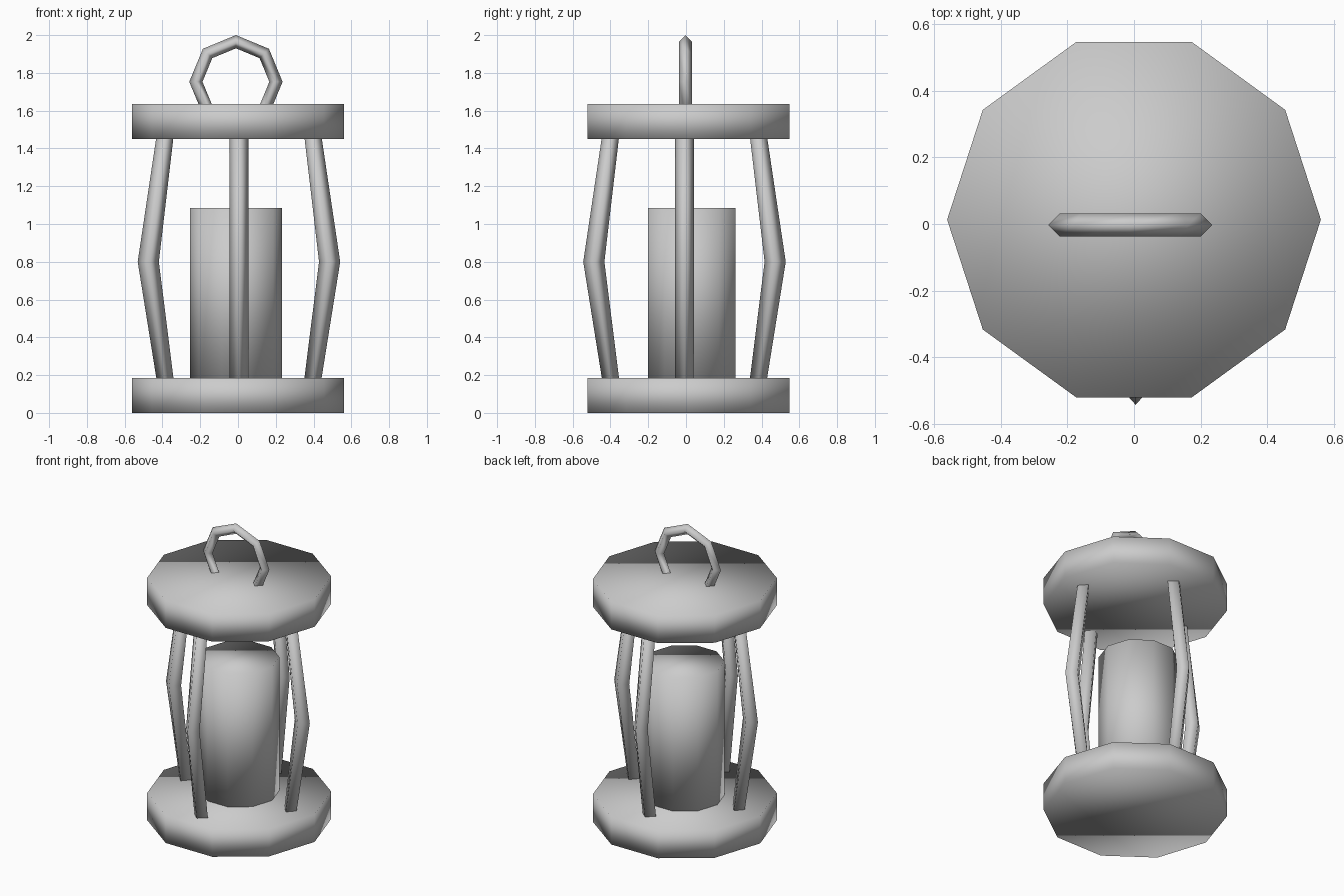
import bpy, bmesh, math
from math import cos, sin, pi
from mathutils import Vector

if "Cube" in bpy.data.objects:
    bpy.data.objects.remove(bpy.data.objects["Cube"])


def smooth(ob):
    for p in ob.data.polygons:
        p.use_smooth = True


def drum(name, center, radius, z0, z1):
    # ten-sided solid cylinder with a corner on the x axis
    bm = bmesh.new()
    lower = [bm.verts.new((radius * cos(i * pi / 5), radius * sin(i * pi / 5), 0)) for i in range(10)]
    face = bm.faces.new(lower)
    top = bmesh.ops.extrude_face_region(bm, geom=[face])
    verts = [g for g in top["geom"] if isinstance(g, bmesh.types.BMVert)]
    bmesh.ops.translate(bm, vec=(0, 0, z1 - z0), verts=verts)
    bmesh.ops.recalc_face_normals(bm, faces=bm.faces)
    return finish(name, bm, (center[0], center[1], z0))


def finish(name, bm, location):
    me = bpy.data.meshes.new(name)
    bm.to_mesh(me)
    bm.free()
    ob = bpy.data.objects.new(name, me)
    bpy.context.collection.objects.link(ob)
    ob.location = location
    smooth(ob)
    return ob


def post(name, angle):
    # bowed bar with a diamond section: (z, distance out, radial half-width)
    bm = bmesh.new()
    out, side = Vector((cos(angle), sin(angle), 0)), Vector((-sin(angle), cos(angle), 0))
    rings = []
    for z, d, r in ((0.10, 0.38, 0.044), (0.80, 0.48, 0.056), (1.55, 0.38, 0.044)):
        c = out * d + Vector((0, 0, z))
        rings.append([bm.verts.new(c + v) for v in (out * r, side * 0.05, -out * r, -side * 0.05)])
    for a, b in zip(rings, rings[1:]):
        for i in range(4):
            j = (i + 1) % 4
            bm.faces.new((a[i], a[j], b[j], b[i]))
    bm.faces.new(rings[0][::-1])
    bm.faces.new(rings[-1])
    bmesh.ops.recalc_face_normals(bm, faces=bm.faces)
    return finish(name, bm, (0.005, -0.008, 0))


# base and lid
drum("base", (0, 0.013), 0.562, 0, 0.185)
drum("lid", (0, 0.013), 0.562, 1.45, 1.635)

# candle in the middle
drum("candle", (-0.011, 0.03), 0.244, 0.17, 1.085)

# four bowed posts
for i, label in enumerate(("right", "back", "left", "front")):
    post(label + "_post", i * pi / 2)

# carrying ring, lower part sunk in the lid
bpy.ops.mesh.primitive_torus_add(major_segments=8, minor_segments=4,
                                 major_radius=0.212, minor_radius=0.035,
                                 location=(-0.011, -0.003, 1.753), rotation=(pi / 2, 0, 0))
ring = bpy.context.object
ring.name = "handle_ring"
smooth(ring)
